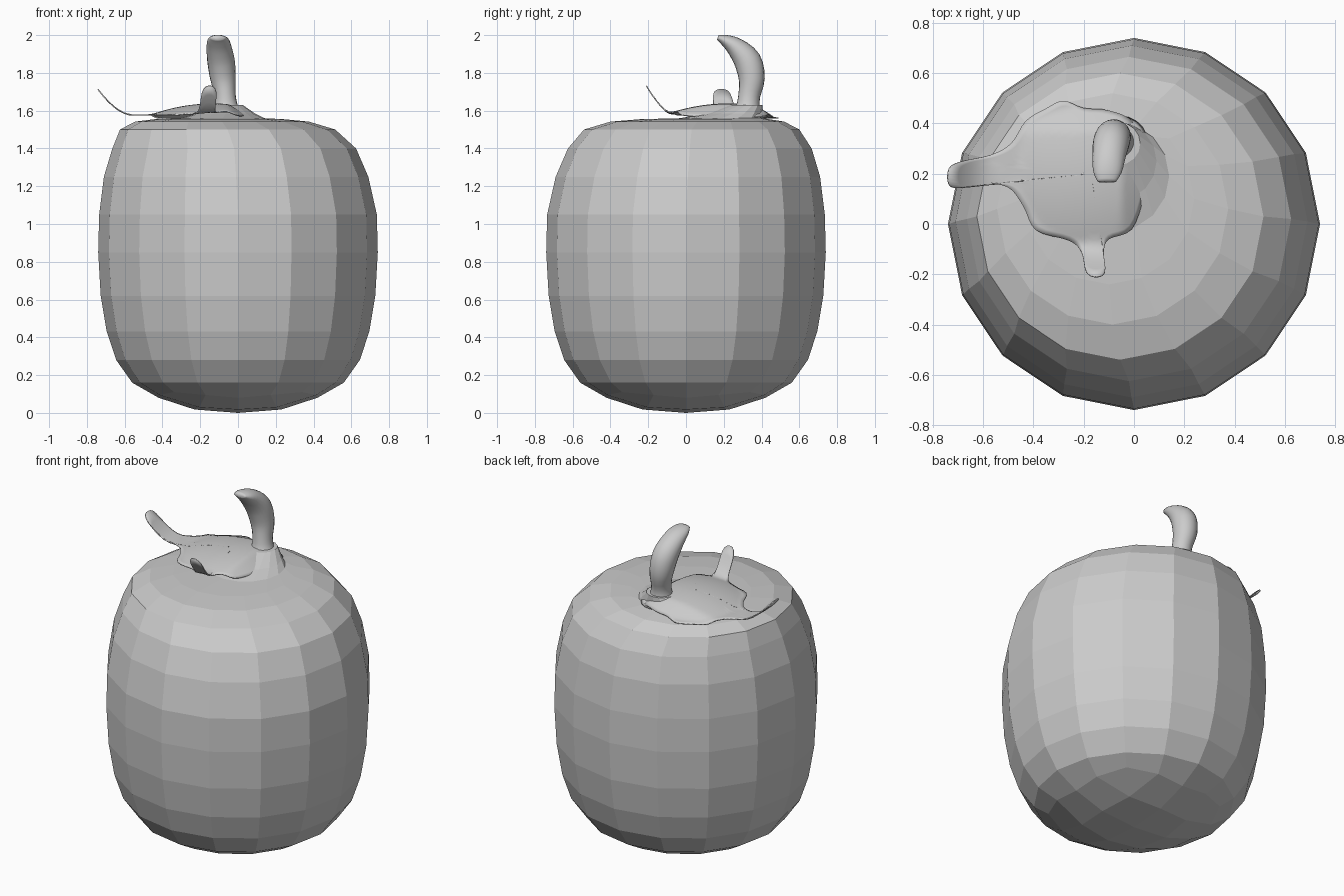
import bpy, bmesh
from math import sin, cos, pi, hypot
from mathutils import Vector
from mathutils.geometry import interpolate_bezier

if "Cube" in bpy.data.objects:
    bpy.data.objects.remove(bpy.data.objects["Cube"])


def finish(bm, name, smooth):
    bmesh.ops.remove_doubles(bm, verts=bm.verts, dist=1e-5)
    bmesh.ops.recalc_face_normals(bm, faces=bm.faces)
    me = bpy.data.meshes.new(name)
    bm.to_mesh(me)
    bm.free()
    for p in me.polygons:
        p.use_smooth = smooth
    ob = bpy.data.objects.new(name, me)
    bpy.context.collection.objects.link(ob)
    return ob


def bridge(bm, a, b):
    n = len(a)
    for i in range(n):
        bm.faces.new((a[i], a[(i + 1) % n], b[(i + 1) % n], b[i]))


def catmull(pts, steps, closed):
    n = len(pts)
    get = lambda i: Vector(pts[i % n] if closed else pts[max(0, min(n - 1, i))])
    out = []
    for i in range(n if closed else n - 1):
        p0, p1, p2, p3 = (get(i + k) for k in (-1, 0, 1, 2))
        for s in range(steps):
            t = s / steps
            out.append(0.5 * (2 * p1 + (p2 - p0) * t + (2 * p0 - 5 * p1 + 4 * p2 - p3) * t * t
                              + (3 * p1 - p0 - 3 * p2 + p3) * t ** 3))
    if not closed:
        out.append(get(n - 1))
    return out


# Fruit body: 16-sided rings (centre x, centre y, radius, z), top leaning to the stem
N = 16
rings = [(0, 0, .56, .16), (0, 0, .645, .28), (0, 0, .695, .43), (0, 0, .727, .62),
         (0, 0, .74, .85), (0, 0, .735, 1.05), (-.01, .01, .70, 1.25), (-.02, .02, .645, 1.40),
         (-.055, .03, .57, 1.50), (-.085, .06, .46, 1.542), (-.1, .1, .34, 1.555),
         (-.08, .19, .22, 1.56), (-.065, .25, .155, 1.585), (-.06, .32, .085, 1.63)]
bm = bmesh.new()
loops = []
for cx, cy, r, z in rings:
    loops.append([bm.verts.new((cx + r * cos(2 * pi * i / N), cy + r * sin(2 * pi * i / N), z))
                  for i in range(N)])
# Square-grid bottom cap: centre, 8 around, 16 around
outer = []
for i in range(N):
    c = abs(((i + 2) % 4) - 2) / 2
    r, z = .42 + .06 * c, .08 + .03 * c
    outer.append(bm.verts.new((r * cos(2 * pi * i / N), r * sin(2 * pi * i / N), z)))
inner = []
for i in range(8):
    c = i % 2
    r, z = .23 + .06 * c, .018 + .012 * c
    inner.append(bm.verts.new((r * cos(pi * i / 4), r * sin(pi * i / 4), z)))
mid = bm.verts.new((0, 0, 0))
for q in range(4):
    k = inner[2 * q], inner[2 * q + 1], inner[(2 * q + 2) % 8]
    o = [outer[(4 * q + j) % N] for j in range(5)]
    bm.faces.new((mid, *k))
    bm.faces.new((k[0], o[0], o[1], k[1]))
    bm.faces.new((k[1], o[1], o[2], o[3]))
    bm.faces.new((k[1], o[3], o[4], k[2]))
bridge(bm, outer, loops[0])
for a, b in zip(loops, loops[1:]):
    bridge(bm, a, b)
bm.faces.new(loops[-1])
finish(bm, "fruit_body", False)

# Curved stem: (x, y, z, half width in x, half thickness)
path = [(-.055, .325, 1.57, .11, .105), (-.062, .328, 1.615, .068, .066), (-.068, .335, 1.68, .056, .058),
        (-.08, .348, 1.77, .068, .069), (-.09, .325, 1.865, .073, .072),
        (-.1, .262, 1.937, .066, .052), (-.105, .205, 1.973, .056, .03), (-.108, .168, 1.987, .036, .013)]
bm = bmesh.new()
sm = catmull(path, 3, False)
loops = []
for i, p in enumerate(sm):
    d = sm[min(i + 1, len(sm) - 1)] - sm[max(i - 1, 0)]
    t = Vector((0, d[1], d[2])).normalized()
    nrm = Vector((0, t.z, -t.y))
    loops.append([bm.verts.new(Vector(p[:3]) + Vector((p[3] * cos(a), 0, 0)) + nrm * p[4] * sin(a))
                  for a in (2 * pi * k / 20 for k in range(20))])
for a, b in zip(loops, loops[1:]):
    bridge(bm, a, b)
bm.faces.new(loops[0])
bm.faces.new(loops[-1])
finish(bm, "stem", True)


# Leafy calyx: thin sheet with curled-up left and front lobes
def sheet_height(x, y):
    d = min(hypot(x + .13, y - .22), .33)
    z = 1.635 - .055 * (d / .32) ** 2
    z -= .5 * max(0, x + .05) + .4 * max(0, y - .37)
    z += .135 * (max(0, -.56 - x) / .18) ** 1.8
    z += .155 * (max(0, -.07 - y) / .14) ** 1.5
    return max(z, 1.562)


outline = [(.05, .25), (.04, .12), (-.01, -.02), (-.1, -.06), (-.12, -.11), (-.115, -.19),
           (-.15, -.21), (-.19, -.19), (-.21, -.11), (-.26, -.065), (-.39, -.025), (-.44, .07),
           (-.5, .145), (-.6, .16), (-.7, .143), (-.737, .16), (-.735, .22), (-.69, .248),
           (-.57, .275), (-.49, .32), (-.43, .41), (-.35, .46), (-.28, .49), (-.2, .46),
           (-.1, .45), (0, .4)]
bm = bmesh.new()
edge = catmull(outline, 4, True)
centre = Vector((-.17, .2))
loops = []
for k in range(1, 15):
    pts = [centre.lerp(p, k / 14) for p in edge]
    loops.append([bm.verts.new((p.x, p.y, sheet_height(p.x, p.y))) for p in pts])
for a, b in zip(loops, loops[1:]):
    bridge(bm, a, b)
bm.faces.new(loops[0])
calyx = finish(bm, "calyx", True)
m = calyx.modifiers.new("thickness", 'SOLIDIFY')
m.thickness = .006
m.offset = 0
